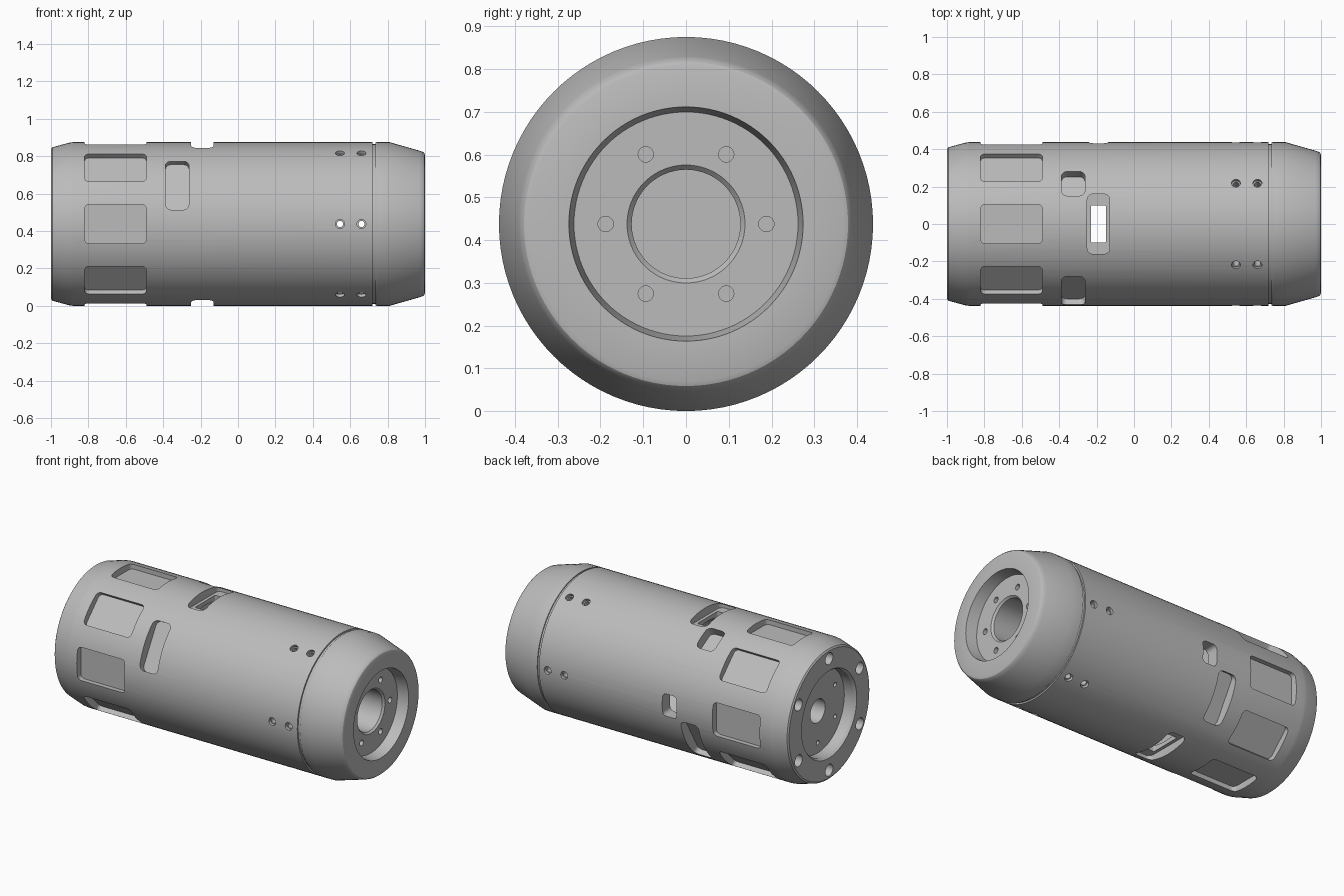
import bpy, bmesh
from math import sin, cos, pi, radians
from mathutils import Vector

if "Cube" in bpy.data.objects:
    bpy.data.objects.remove(bpy.data.objects["Cube"])

R = 0.4375
CENTRE = Vector((0, 0, R))
X, Y, Z = Vector((1, 0, 0)), Vector((0, 1, 0)), Vector((0, 0, 1))

metal = bpy.data.materials.new("machined grey metal")
metal.use_nodes = True
grey = (0.5, 0.5, 0.5, 1)
metal.diffuse_color = grey
metal.node_tree.nodes["Principled BSDF"].inputs["Base Color"].default_value = grey


def add_object(name, bm):
    bmesh.ops.recalc_face_normals(bm, faces=bm.faces)
    mesh = bpy.data.meshes.new(name)
    bm.to_mesh(mesh)
    bm.free()
    mesh.materials.append(metal)
    obj = bpy.data.objects.new(name, mesh)
    bpy.context.collection.objects.link(obj)
    return obj


def lathe(name, profile, closed=False, steps=96):
    """Turn (x, radius) points around the long axis."""
    bm = bmesh.new()
    verts = [bm.verts.new(CENTRE + X * x + Z * r) for x, r in profile]
    pairs = list(zip(verts, verts[1:] + verts[:1]))
    edges = [bm.edges.new(p) for p in (pairs if closed else pairs[:-1])]
    bmesh.ops.spin(bm, geom=verts + edges, cent=CENTRE, axis=X,
                   angle=2 * pi, steps=steps, use_duplicate=False)
    bmesh.ops.remove_doubles(bm, verts=bm.verts, dist=1e-5)
    return add_object(name, bm)


def rounded_rect(w, h, r, n=5):
    pts = []
    for k, (sx, sy) in enumerate(((1, 1), (-1, 1), (-1, -1), (1, -1))):
        for i in range(n + 1):
            a = (k + i / n) * pi / 2
            pts.append((sx * (w / 2 - r) + r * cos(a), sy * (h / 2 - r) + r * sin(a)))
    return pts


def circle(r, n=20):
    return [(r * cos(2 * pi * i / n), r * sin(2 * pi * i / n)) for i in range(n)]


def prism(bm, pts, origin, u, v, w, start, end):
    lo, hi = [[bm.verts.new(origin + u * a + v * b + w * d) for a, b in pts]
              for d in (start, end)]
    bm.faces.new(lo)
    bm.faces.new(hi)
    for i in range(len(pts)):
        j = (i + 1) % len(pts)
        bm.faces.new((lo[i], lo[j], hi[j], hi[i]))


def radial(bm, pts, x, degrees, start, end=0.5):
    """Cut inward from the side; the angle climbs from the front to the top."""
    a = radians(degrees)
    prism(bm, pts, CENTRE + X * x, X, Vector((0, sin(a), cos(a))),
          Vector((0, -cos(a), sin(a))), start, end)


def axial(bm, pts, radius, degrees, start, end):
    a = radians(degrees)
    prism(bm, pts, CENTRE + (Y * cos(a) + Z * sin(a)) * radius, Y, Z, X, start, end)


def carve(obj, *cutters):
    tools = []
    for bm in cutters:
        tool = add_object("cutter", bm)
        tool.hide_render = True
        mod = obj.modifiers.new("cut", "BOOLEAN")
        mod.solver = "EXACT"
        mod.operation = "DIFFERENCE"
        mod.object = tool
        tools.append(tool)
    graph = bpy.context.evaluated_depsgraph_get()
    mesh = bpy.data.meshes.new_from_object(obj.evaluated_get(graph))
    obj.modifiers.clear()
    obj.data = mesh
    for tool in tools:
        bpy.data.objects.remove(tool)


# Hollow housing with a recessed left end
housing = lathe("housing", [
    (-0.92, 0), (-0.92, 0.265), (-0.985, 0.265), (-1, 0.275), (-1, 0.4),
    (-0.993, 0.41), (-0.9, R - 0.002), (-0.88, R), (0.72, R), (0.72, 0.36),
    (-0.25, 0.36), (-0.25, 0)])

pockets, openings = bmesh.new(), bmesh.new()
# Eight shallow windows
for k in range(8):
    radial(pockets, rounded_rect(0.33, 0.21, 0.025), -0.655, k * 45, 0.395)
# Side slots
for angle, length in ((30, 0.3), (210, 0.3), (120, 0.15)):
    radial(pockets, rounded_rect(0.125, length, 0.03), -0.325, angle, 0.375)
# Top and bottom slots, stepped through to the cavity
for angle in (90, 270):
    radial(pockets, rounded_rect(0.12, 0.32, 0.03), -0.19, angle, 0.385)
    radial(openings, rounded_rect(0.08, 0.2, 0.006), -0.19, angle, 0.3)
# Back slot
radial(openings, rounded_rect(0.1, 0.14, 0.025), -0.19, 180, 0.3)
# Paired countersunk screw holes
for k in range(6):
    for x in (0.545, 0.66):
        radial(pockets, circle(0.024), x, k * 60, 0.42)
        radial(openings, circle(0.017), x, k * 60, 0.3)
# Left end bolt holes and recessed mounting holes
for k in range(6):
    axial(pockets, circle(0.037), 0.352, 30 + k * 60, -1.1, -0.9)
    axial(pockets, circle(0.014), 0.2, 30 + k * 60, -0.95, -0.86)
axial(pockets, circle(0.074, 32), 0, 0, -0.95, -0.82)
carve(housing, pockets, openings)

# Tapered right end cap with a stepped bore
end_cap = lathe("end_cap", [
    (0.72, 0.428), (0.735, 0.428), (0.735, R - 0.003), (0.74, R), (0.81, R),
    (0.97, 0.392), (0.988, 0.386), (0.996, 0.379), (1, 0.368), (1, 0.274),
    (0.93, 0.262), (0.93, 0.138), (0.918, 0.127), (0.8, 0.127), (0.72, 0.127)],
    closed=True)
mounting_holes = bmesh.new()
for k in range(6):
    axial(mounting_holes, circle(0.018), 0.188, k * 60, 0.87, 0.96)
carve(end_cap, mounting_holes)

# Smooth the turned surfaces and keep machined edges sharp
for obj in (housing, end_cap):
    bpy.ops.object.select_all(action="DESELECT")
    obj.select_set(True)
    bpy.context.view_layer.objects.active = obj
    bpy.ops.object.shade_smooth_by_angle(angle=radians(25))
